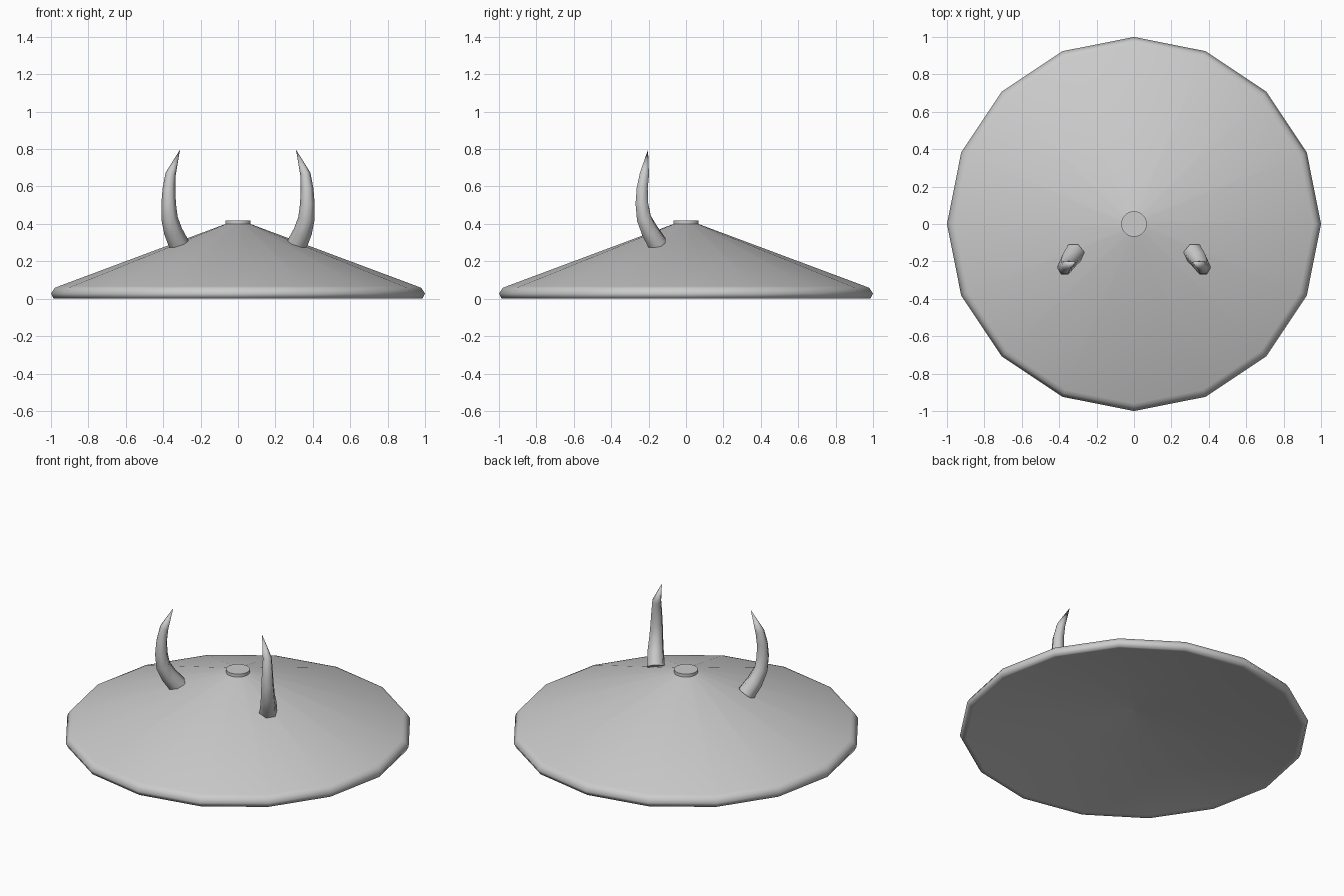
import bpy, bmesh
from math import cos, sin, pi, radians
from mathutils import Vector

if "Cube" in bpy.data.objects:
    bpy.data.objects.remove(bpy.data.objects["Cube"])


def finish(name, bm, angle):
    bmesh.ops.recalc_face_normals(bm, faces=bm.faces)
    me = bpy.data.meshes.new(name)
    bm.to_mesh(me)
    bm.free()
    ob = bpy.data.objects.new(name, me)
    bpy.context.collection.objects.link(ob)
    bpy.ops.object.select_all(action='DESELECT')
    ob.select_set(True)
    bpy.context.view_layer.objects.active = ob
    bpy.ops.object.shade_smooth_by_angle(angle=radians(angle))
    return ob


def skin(bm, rings, cap_end=True):
    """Bridge equal-sized vertex rings and cap the ends."""
    n = len(rings[0])
    for a, b in zip(rings, rings[1:]):
        for i in range(n):
            j = (i + 1) % n
            bm.faces.new((a[i], a[j], b[j], b[i]))
    bm.faces.new(rings[0])
    if cap_end:
        bm.faces.new(rings[-1])


def lathe(name, profile, sides, angle):
    bm = bmesh.new()
    rings = [[bm.verts.new((r * cos(2 * pi * i / sides), r * sin(2 * pi * i / sides), z))
              for i in range(sides)] for r, z in profile]
    skin(bm, rings)
    return finish(name, bm, angle)


# Hat cone with a thick rim and a shallow hollow underneath
lathe("hat_cone", [(0.01, 0.15), (0.96, 0.005), (0.985, 0.0), (1.0, 0.028), (0.98, 0.058),
                   (0.96, 0.066), (0.06, 0.402)], 16, 180)

# Small button on the peak
lathe("top_button", [(0.068, 0.385), (0.068, 0.418)], 24, 30)

# Curved, tapering horns: centre x, y, z and radius
HORN = [(0.315, -0.15, 0.29, 0.055), (0.347, -0.193, 0.36, 0.050),
        (0.366, -0.225, 0.43, 0.044), (0.371, -0.236, 0.51, 0.039),
        (0.369, -0.234, 0.59, 0.034), (0.360, -0.222, 0.667, 0.028)]
TIP = (0.31, -0.203, 0.797)
SIDES = 6


def horn(name, side):
    bm = bmesh.new()
    pts = [Vector((side * x, y, z)) for x, y, z, r in HORN] + [Vector((side * TIP[0], *TIP[1:]))]
    rings = []
    for k, (*_, r) in enumerate(HORN):
        tangent = (pts[k + 1] - pts[max(k - 1, 0)]).normalized()
        u = Vector((0, 1, 0)).cross(tangent).normalized()
        v = tangent.cross(u)
        rings.append([bm.verts.new(pts[k] + r * (cos(2 * pi * i / SIDES) * u
                                                 + sin(2 * pi * i / SIDES) * v))
                      for i in range(SIDES)])
    skin(bm, rings, cap_end=False)
    tip = bm.verts.new(pts[-1])
    for i in range(SIDES):
        bm.faces.new((rings[-1][i], rings[-1][(i + 1) % SIDES], tip))
    finish(name, bm, 65)


horn("right_horn", 1)
horn("left_horn", -1)
